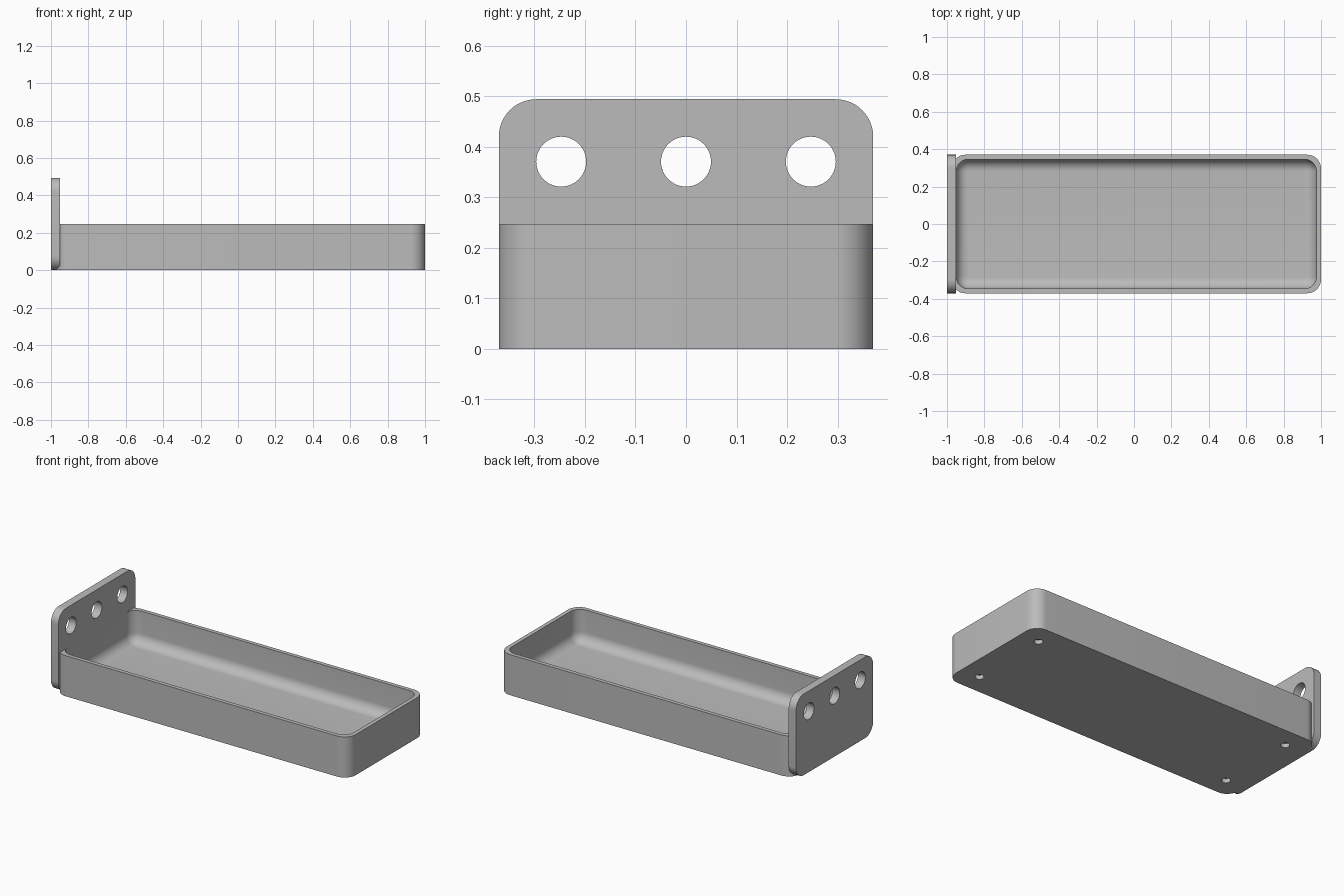
import bpy, bmesh
from math import sin, cos, pi
from mathutils import Matrix, Vector

if "Cube" in bpy.data.objects:
    bpy.data.objects.remove(bpy.data.objects["Cube"])

U = 2 / 81          # one design unit; the whole part is 81 units long
TRAY_X = 0.5        # tray centre along its length

grey = bpy.data.materials.new("plain_grey")
grey.use_nodes = True
grey.diffuse_color = (0.5, 0.5, 0.5, 1)
grey.node_tree.nodes["Principled BSDF"].inputs["Base Color"].default_value = (0.5, 0.5, 0.5, 1)


def rounded_rect(half_a, half_b, radius, steps=12):
    """Outline of a rounded rectangle, counter-clockwise."""
    points = []
    for quarter, (sa, sb) in enumerate([(1, 1), (-1, 1), (-1, -1), (1, -1)]):
        for i in range(steps + 1):
            t = (quarter + i / steps) * pi / 2
            points.append((sa * (half_a - radius) + radius * cos(t),
                           sb * (half_b - radius) + radius * sin(t)))
    return points


def finish(name, bm):
    bmesh.ops.recalc_face_normals(bm, faces=bm.faces)
    bmesh.ops.scale(bm, vec=(U, U, U), verts=bm.verts)
    mesh = bpy.data.meshes.new(name)
    bm.to_mesh(mesh)
    bm.free()
    mesh.materials.append(grey)
    obj = bpy.data.objects.new(name, mesh)
    bpy.context.collection.objects.link(obj)
    return obj


def loft(name, rings):
    """Skin consecutive rings and cap both ends."""
    bm = bmesh.new()
    loops = [[bm.verts.new(p) for p in ring] for ring in rings]
    n = len(loops[0])
    for a, b in zip(loops, loops[1:]):
        for i in range(n):
            j = (i + 1) % n
            bm.faces.new((a[i], a[j], b[j], b[i]))
    bm.faces.new(loops[0])
    bm.faces.new(loops[-1])
    return finish(name, bm)


def drill(obj, centres, radius, depth, turn):
    """Cut round holes, then shade with sharp edges kept."""
    bm = bmesh.new()
    for c in centres:
        bmesh.ops.create_cone(bm, cap_ends=True, segments=48, radius1=radius,
                              radius2=radius, depth=depth,
                              matrix=Matrix.Translation(Vector(c)) @ turn)
    cutter = finish(obj.name + "_cutter", bm)
    cutter.hide_render = True
    mod = obj.modifiers.new("holes", "BOOLEAN")
    mod.operation, mod.solver, mod.object = "DIFFERENCE", "EXACT", cutter
    bpy.ops.object.select_all(action="DESELECT")
    obj.select_set(True)
    bpy.context.view_layer.objects.active = obj
    bpy.ops.object.modifier_apply(modifier=mod.name)
    bpy.data.objects.remove(cutter)
    bpy.ops.object.shade_smooth_by_angle()


# Tray: outer wall, rim, inner wall and a filleted floor
def tray_ring(inset, radius, z):
    return [(x + TRAY_X, y, z) for x, y in rounded_rect(40 - inset, 15 - inset, radius)]


FLOOR, FILLET, CORNER, STEPS = 2, 2.5, 2.6, 10
rings = [tray_ring(0, 3, 0), tray_ring(0, 3, 10), tray_ring(1, CORNER, 10)]
for i in range(STEPS + 1):
    t = i / STEPS * pi / 2
    inset = FILLET * (1 - cos(t))
    rings.append(tray_ring(1 + inset, CORNER - inset, FLOOR + FILLET * (1 - sin(t))))
tray = loft("tray", rings)

# Blind round recesses under the floor
recesses = [(TRAY_X + sx * 35, sy * 10, 0) for sx in (-1, 1) for sy in (-1, 1)]
drill(tray, recesses, 1, 2, Matrix.Identity(4))

# Upright end plate with three through holes
plate = loft("end_plate", [[(x, y, z + 10) for y, z in rounded_rect(15, 10, 3)]
                           for x in (-40.5, -38.5)])
drill(plate, [(-39.5, y, 15) for y in (-10, 0, 10)], 2, 6, Matrix.Rotation(pi / 2, 4, "Y"))
